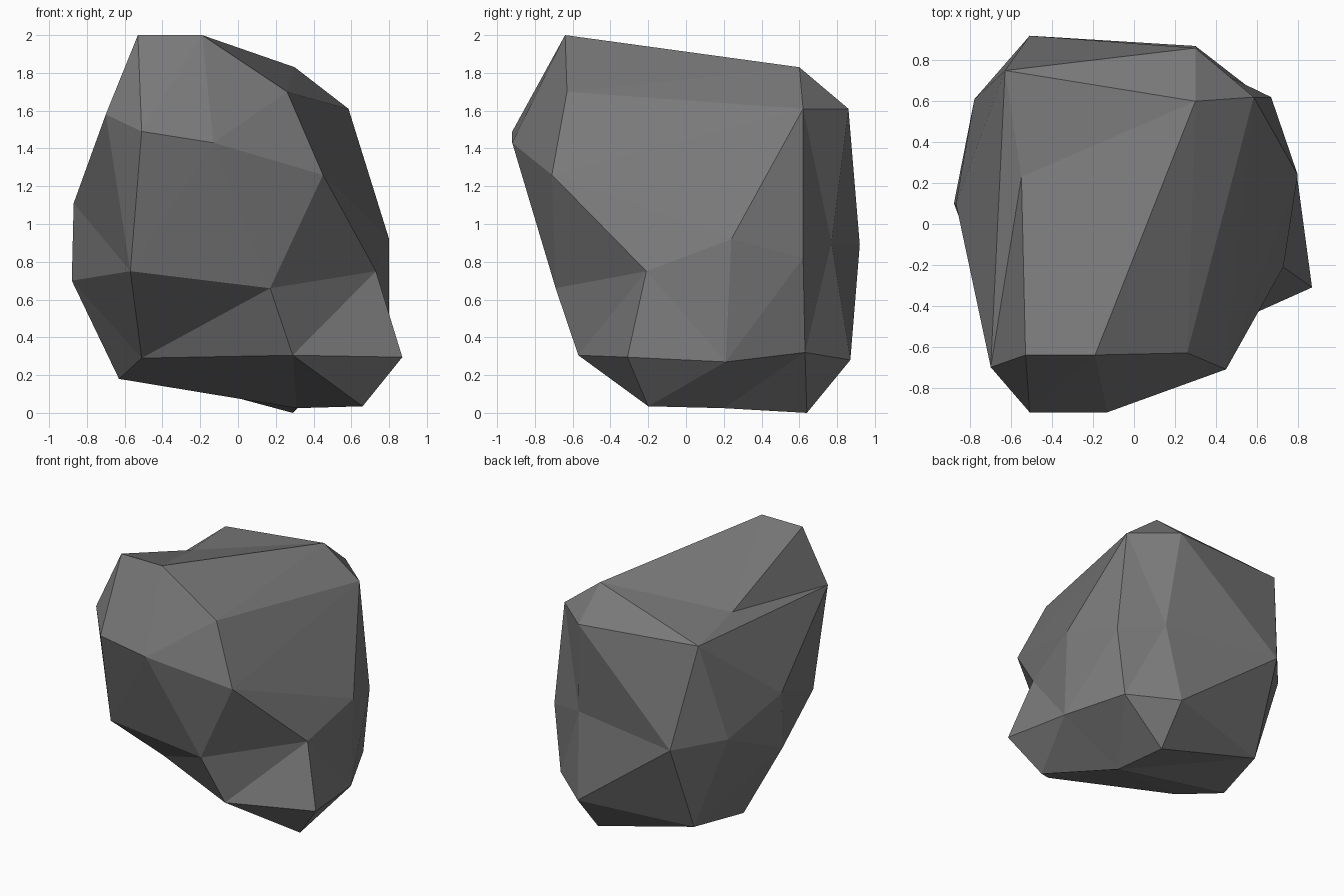
import bpy, bmesh
from mathutils import Vector

if "Cube" in bpy.data.objects:
    bpy.data.objects.remove(bpy.data.objects["Cube"])

# Corner points of the boulder, grouped by region
CORNERS = {
    # crown
    "t1": (-.53, -.64, 2.0), "t2": (-.19, -.64, 2.0), "t3": (.30, .60, 1.83),
    "t4": (.26, -.63, 1.70), "t5": (.585, .62, 1.61), "t6": (-.63, .75, 1.65),
    "dent": (-.55, .23, 1.69),
    # front
    "f1": (-.70, -.70, 1.58), "f2": (-.51, -.92, 1.49), "f3": (-.13, -.92, 1.43),
    "f4": (.45, -.71, 1.26), "f5": (-.57, -.71, .75), "f6": (.17, -.69, .66),
    "f7": (-.51, -.16, .29), "f8": (.29, -.57, .305),
    # right
    "r1": (.73, -.21, .75), "r2": (.80, .24, .92), "r3": (.87, -.31, .295),
    "r4": (.80, .21, .27), "r5": (.67, .62, .82), "r6": (.61, .63, .32),
    # back
    "b1": (.30, .86, 1.61), "b2": (.36, .77, .90), "b3": (-.51, .92, .89),
    "b4": (.30, .87, .28),
    # left
    "l1": (-.87, .10, 1.11), "l2": (-.88, .10, .70), "l3": (-.78, .61, .93),
    # underside
    "u1": (-.63, .21, .18), "u2": (.29, .64, 0.0), "u3": (.66, -.20, .035),
    "u4": (-.53, .66, .22), "u5": (.31, .20, .025),
}
# Ridges and creases: each corner and the corners it must be joined to
RIDGES = {
    "t1": "t2 f2", "t2": "f3 t4 t3", "t4": "f4 t5", "dent": "t1 t3 t6 f1",
    "f2": "f5", "f3": "f4", "f1": "f5 l1 t6", "f5": "l1 l2 f6 f7",
    "f6": "f4 f7 f8 r1", "f8": "f7 r1 r3 u3", "f4": "r1 r2 t5",
    "r1": "r2 r3 r4", "r2": "r4 r5 t5", "r4": "r6 u3", "r5": "t5 b2", "r6": "u2 b2",
    "b2": "t5 b1 b3", "b3": "b1 b4 t6 l3", "b4": "u4 u2", "b1": "t3 t6",
    "t6": "t3 l1 l3", "l1": "l3", "u5": "u1 u3 u4",
}

# Wrap a skin over the corners as seen from the centre
bm = bmesh.new()
centre = Vector((0, 0, .95))
v = {k: bm.verts.new((Vector(p) - centre).normalized()) for k, p in CORNERS.items()}
bmesh.ops.convex_hull(bm, input=bm.verts[:])


def turn_edge(a, b):
    """Turn the edge that crosses a-b, so that a-b becomes the ridge."""
    if any(e.other_vert(a) == b for e in a.link_edges):
        return
    for f in a.link_faces:
        for e in f.edges:
            if a in e.verts or len(e.link_faces) != 2:
                continue
            if any(b in g.verts for g in e.link_faces):
                bmesh.utils.edge_rotate(e, True)
                return


for _ in range(3):
    for hub, ends in RIDGES.items():
        for end in ends.split():
            turn_edge(v[hub], v[end])

# Pull the skin to the real corners
for k, p in CORNERS.items():
    v[k].co = p
bmesh.ops.recalc_face_normals(bm, faces=bm.faces[:])

mesh = bpy.data.meshes.new("boulder")
bm.to_mesh(mesh)
bm.free()
boulder = bpy.data.objects.new("boulder", mesh)
bpy.context.collection.objects.link(boulder)

# Stone colour
stone = bpy.data.materials.new("grey stone")
stone.diffuse_color = (.19, .19, .19, 1)
stone.use_nodes = True
stone.node_tree.nodes["Principled BSDF"].inputs["Base Color"].default_value = stone.diffuse_color
mesh.materials.append(stone)
